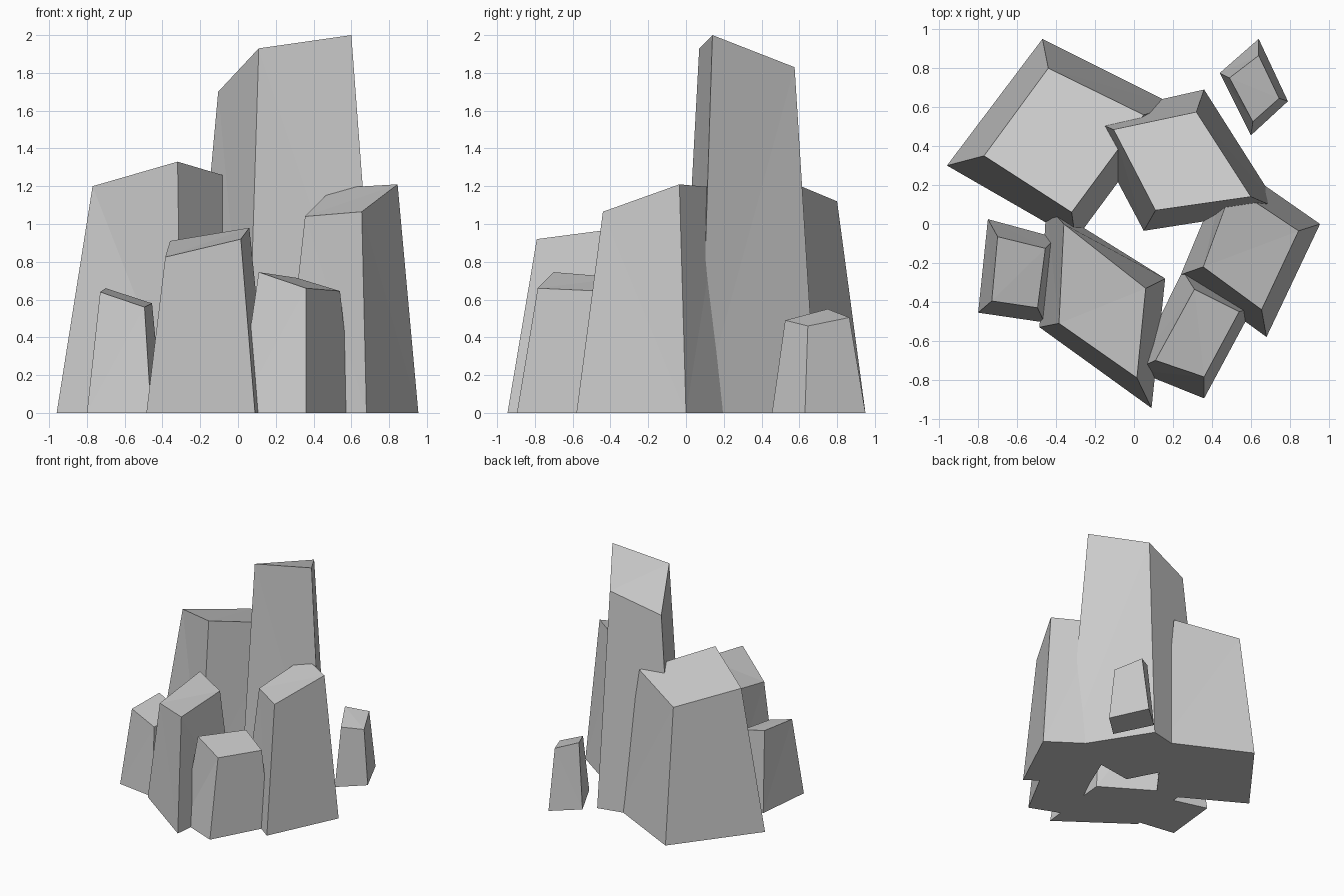
import bpy
import bmesh


def stone(name, base, top):
    """Tapered four-sided block: base corners (x, y), top corners (x, y, z), counter-clockwise."""
    bm = bmesh.new()
    lo = [bm.verts.new((x, y, 0)) for x, y in base]
    hi = [bm.verts.new(p) for p in top]
    bm.faces.new(lo[::-1])
    bm.faces.new(hi)
    for i in range(4):
        j = (i + 1) % 4
        bm.faces.new((lo[i], lo[j], hi[j], hi[i]))
    # slanted caps are not quite planar
    bmesh.ops.triangulate(bm, faces=bm.faces[:])
    bmesh.ops.recalc_face_normals(bm, faces=bm.faces[:])
    mesh = bpy.data.meshes.new(name)
    bm.to_mesh(mesh)
    bm.free()
    bpy.context.collection.objects.link(bpy.data.objects.new(name, mesh))


# Wide stone at the back left
stone("wide_stone",
      [(-.96, .30), (-.30, -.08), (.21, .61), (-.47, .95)],
      [(-.77, .35, 1.20), (-.32, .06, 1.33), (.05, .56, 1.22), (-.44, .80, 1.12)])

# Tallest stone
stone("tall_stone",
      [(-.26, .55), (.05, -.035), (.75, .075), (.36, .69)],
      [(-.105, .485, 1.70), (.11, .07, 1.93), (.60, .14, 2.0), (.32, .575, 1.83)])

# Front middle stone
stone("front_stone",
      [(-.485, -.53), (.09, -.945), (.16, -.28), (-.45, .10)],
      [(-.385, -.51, .825), (.015, -.79, .92), (.06, -.33, .98), (-.36, 0, .91)])

# Right stone
stone("right_stone",
      [(.24, -.26), (.68, -.58), (.955, 0), (.485, .327)],
      [(.355, -.22, 1.04), (.655, -.44, 1.065), (.845, -.035, 1.21), (.505, .19, 1.19)])

# Low stone at the left
stone("left_low_stone",
      [(-.80, -.455), (-.46, -.505), (-.40, -.07), (-.75, .025)],
      [(-.73, -.395, .64), (-.495, -.43, .56), (-.455, -.125, .58), (-.70, -.065, .66)])

# Low stone at the front right
stone("front_low_stone",
      [(0, -.75), (.36, -.895), (.61, -.43), (.25, -.24)],
      [(.11, -.70, .745), (.36, -.785, .66), (.54, -.45, .645), (.31, -.335, .715)])

# Small detached stone at the back right
stone("small_stone",
      [(.44, .775), (.60, .455), (.79, .63), (.64, .95)],
      [(.49, .75, .55), (.61, .525, .49), (.745, .645, .46), (.64, .865, .505)])
